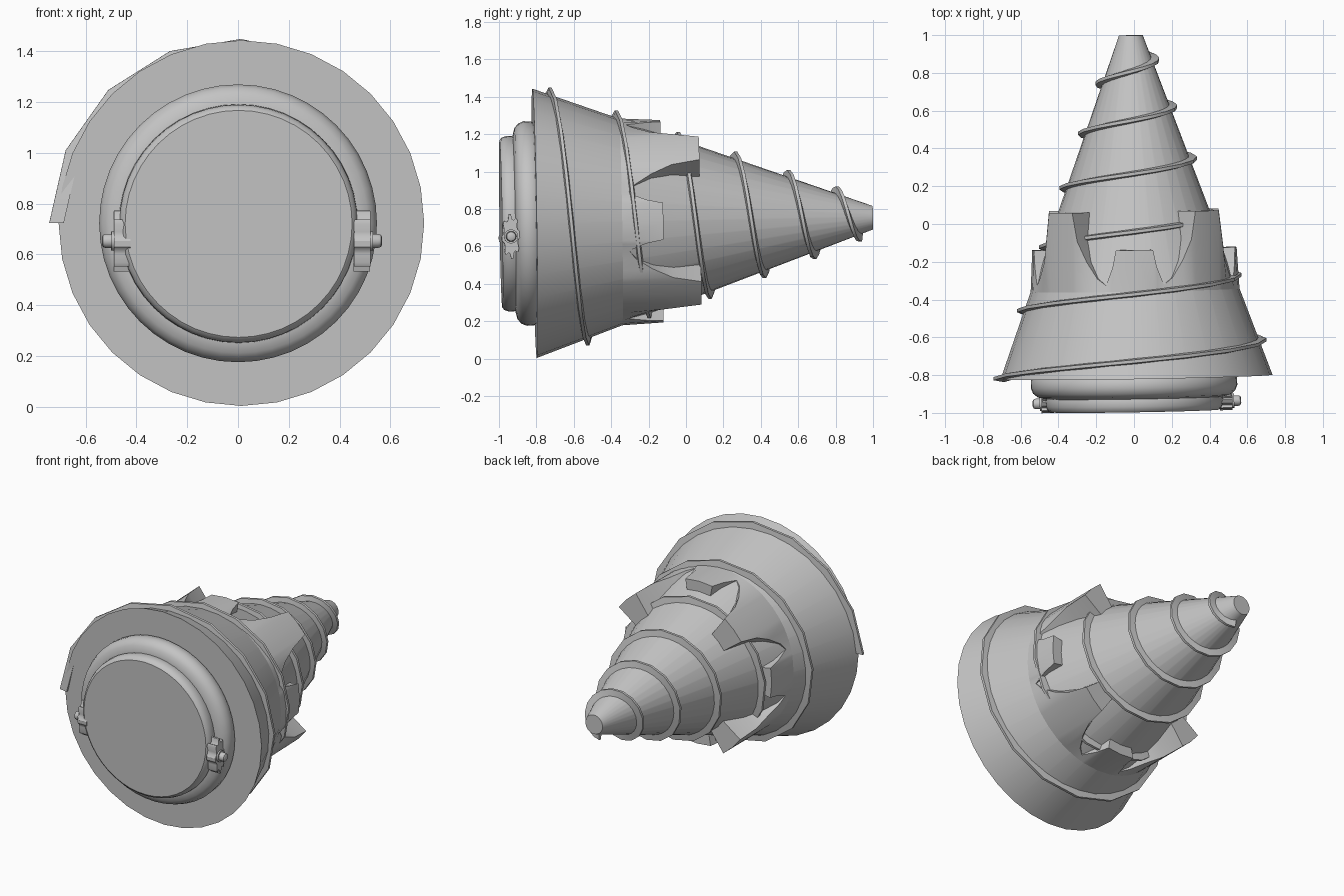
import bpy, bmesh
from math import cos, sin, pi, radians, tau
from mathutils import Matrix, Vector

cube = bpy.data.objects.get("Cube")
if cube:
    bpy.data.objects.remove(cube, do_unlink=True)

grey = bpy.data.materials.new("light_grey_metal")
grey.use_nodes = True
grey.diffuse_color = (0.55, 0.55, 0.55, 1)
grey.node_tree.nodes["Principled BSDF"].inputs["Base Color"].default_value = (0.55, 0.55, 0.55, 1)

# The drill axis runs along local y, leaning very slightly up and to the right
AXIS = Vector((-0.0166, 1, 0.0166)).normalized()
FRAME = Matrix.Translation((0, 0, 0.737)) @ Vector((0, 1, 0)).rotation_difference(AXIS).to_matrix().to_4x4()
BASE_Y, TIP_Y, BASE_R, TIP_R = -0.81, 0.999, 0.72, 0.063


def polar(angle, y, r):
    return Vector((r * cos(angle), y, r * sin(angle)))


def cone_radius(y):
    return BASE_R + (TIP_R - BASE_R) * (y - BASE_Y) / (TIP_Y - BASE_Y)


def loft(name, rows, loop_rows=False, loop_points=False, caps=False, angle=35):
    """Skin a list of equally long point rows into one object."""
    bm = bmesh.new()
    grid = [[bm.verts.new(p) for p in row] for row in rows]
    n, m = len(grid), len(grid[0])
    for i in range(n if loop_rows else n - 1):
        a, b = grid[i], grid[(i + 1) % n]
        for j in range(m if loop_points else m - 1):
            k = (j + 1) % m
            bm.faces.new((a[j], a[k], b[k], b[j]))
    if caps:
        bm.faces.new(grid[0])
        bm.faces.new(grid[-1])
    bmesh.ops.recalc_face_normals(bm, faces=bm.faces)
    mesh = bpy.data.meshes.new(name)
    bm.to_mesh(mesh)
    bm.free()
    mesh.materials.append(grey)
    ob = bpy.data.objects.new(name, mesh)
    bpy.context.collection.objects.link(ob)
    ob.matrix_world = FRAME
    bpy.ops.object.select_all(action='DESELECT')
    ob.select_set(True)
    bpy.context.view_layer.objects.active = ob
    bpy.ops.object.shade_smooth_by_angle(angle=radians(angle))
    return ob


def lathe(name, profile, sides):
    rows = [[polar(tau * i / sides, y, r) for i in range(sides)] for y, r in profile]
    return loft(name, rows, loop_points=True, caps=True)


# Main cone with flat base and blunt tip
lathe("drill_cone", [(BASE_Y, BASE_R), (TIP_Y, TIP_R)], 32)

# Rounded mounting ring and the smaller plate in front of it
ring = lathe("mounting_ring", [(-0.80, 0.53), (-0.82, 0.545), (-0.86, 0.547), (-0.89, 0.535),
                               (-0.91, 0.51), (-0.92, 0.47)], 48)
plate = lathe("mounting_plate", [(-0.90, 0.46), (-0.93, 0.47), (-0.96, 0.468),
                                 (-0.98, 0.46), (-0.99, 0.447)], 48)
for ob in (ring, plate):
    ob.location.x -= 0.014

# Spiral cutting blade, winding from the base to the tip
section = ((-0.016, -0.02), (-0.005, 0.037), (0.012, 0.037), (0.02, -0.02))
STEPS, TURNS = 16, 5.75
rows = []
for i in range(int(STEPS * TURNS) + 1):
    t = i / STEPS
    y = BASE_Y + 0.37 * t - 0.0118 * t * t
    rows.append([polar(pi - tau * t, y + dy, cone_radius(y) + dr) for dy, dr in section])
loft("spiral_blade", rows, loop_points=True, caps=True, angle=25)

# Collar of claws: four long ones on the diagonals, four short ones between
edge = [(0, -0.13), (10.5, -0.13), (12.5, -0.22), (16.5, -0.315), (21.5, -0.28),
        (28, -0.19), (33, -0.08), (36, 0.07), (45, 0.07)]
quarter = edge + [(90 - a, y) for a, y in reversed(edge[1:-1])]
rows = []
for q in range(4):
    for a, y in quarter:
        ang = radians(a + 90 * q)
        outer = 0.541 if y < -0.12 else 0.555
        rows.append([polar(ang, -0.35, cone_radius(-0.35)),
                     polar(ang, y, outer),
                     polar(ang, y, cone_radius(y) - 0.02)])
loft("claw_collar", rows, loop_rows=True, angle=20)


# Toothed clamps with axle bolts on both sides of the plate
def disc_row(x, side, ry, rz, count, tooth=0.0):
    pts = []
    for i in range(count):
        k = 1 - tooth if i % 4 > 1 else 1
        a = tau * i / count
        pts.append(Vector((side * x, -0.945 + ry * k * cos(a), -0.068 + rz * k * sin(a))))
    return pts


for side, label in ((1, "left"), (-1, "right")):
    loft(label + "_clamp_gear",
         [disc_row(x, side, 0.05, 0.12, 32, 0.22) for x in (0.44, 0.505)],
         loop_points=True, caps=True)
    loft(label + "_clamp_bolt",
         [disc_row(x, side, r, r, 16) for x, r in
          ((0.43, 0.028), (0.535, 0.028), (0.547, 0.024), (0.552, 0.014))],
         loop_points=True, caps=True)
    loft(label + "_clamp_washer",
         [disc_row(x, side, 0.038, 0.038, 16) for x in (0.50, 0.515)],
         loop_points=True, caps=True)
